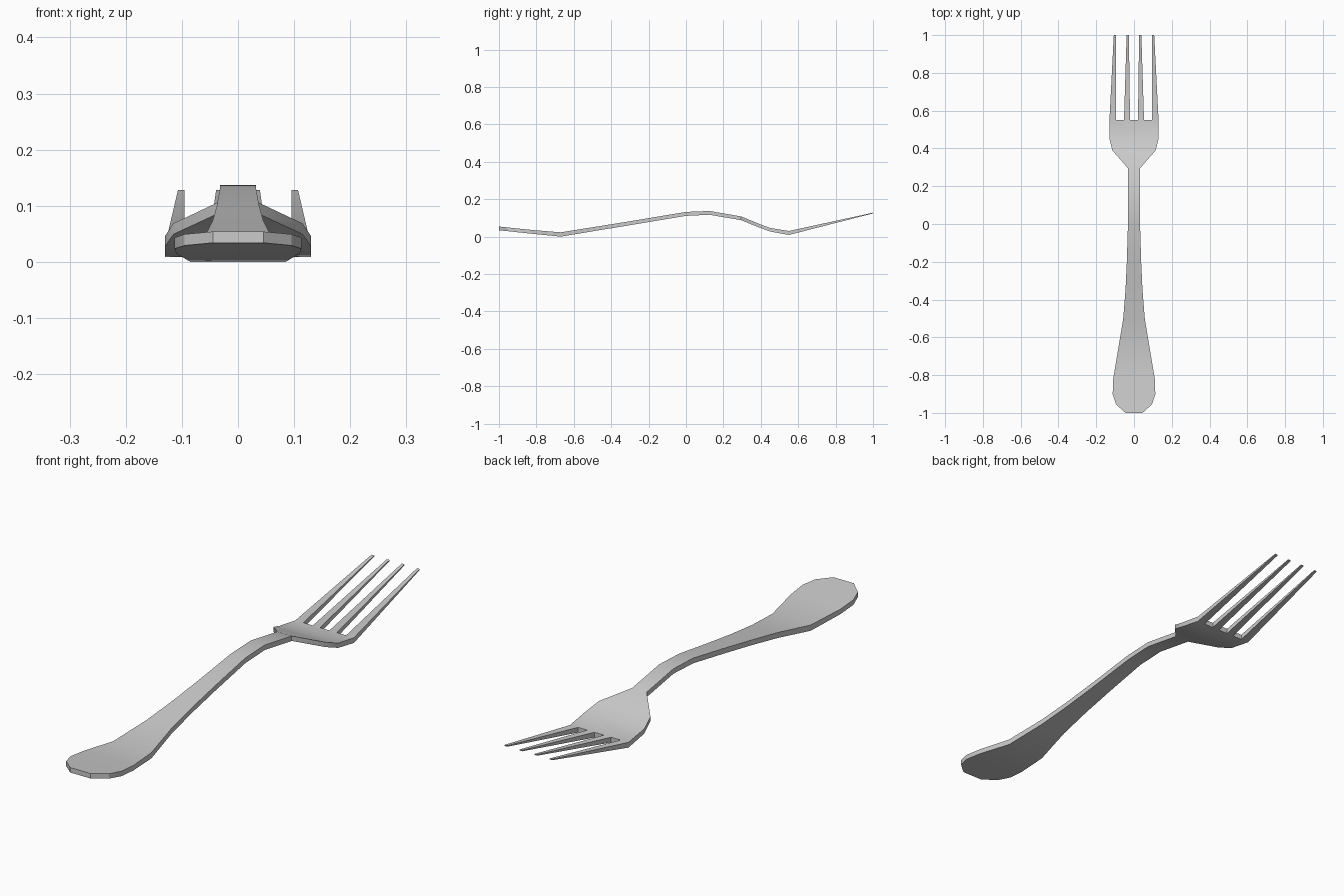
import bpy, bmesh

if "Cube" in bpy.data.objects:
    bpy.data.objects.remove(bpy.data.objects["Cube"])

# Side profile: y, bottom z, top z
PROFILE = [(-1, .034, .054), (-.83, .016, .036), (-.67, .0, .023), (-.35, .053, .074),
           (0, .111, .132), (.125, .117, .137), (.29, .09, .11), (.44, .029, .048),
           (.55, .009, .03), (1, .124, .128)]
# Plan outline: y, half width
OUTLINE = [(-1, .045), (-.955, .095), (-.9, .113), (-.82, .11), (-.67, .085), (-.5, .057),
           (-.35, .045), (-.2, .038), (0, .032), (.125, .032), (.295, .032),
           (.39, .115), (.45, .13)]
# Tines on the right: base inner, base outer, tip inner, tip outer
TINES = [(.021, .053, .027, .039), (.095, .13, .095, .107)]


def heights(y):
    for (y0, b0, t0), (y1, b1, t1) in zip(PROFILE, PROFILE[1:]):
        if y <= y1:
            f = (y - y0) / (y1 - y0)
            return b0 + (b1 - b0) * f, t0 + (t1 - t0) * f


# Flat plan polygons, counter-clockwise
polys = []
for (y0, w0), (y1, w1) in zip(OUTLINE, OUTLINE[1:]):
    polys.append([(-w0, y0), (w0, y0), (w1, y1), (-w1, y1)])
base = sorted({s * x for t in TINES for x in t[:2] for s in (-1, 1)}, reverse=True)
polys.append([(-.13, .45), (.13, .45)] + [(x, .55) for x in base])
for a, b, c, d in TINES:
    polys.append([(a, .55), (b, .55), (d, 1), (c, 1)])
    polys.append([(-b, .55), (-a, .55), (-c, 1), (-d, 1)])

# Top and bottom sheets following the side profile
bm = bmesh.new()
cache = {}


def vert(p, side):
    key = (p, side)
    if key not in cache:
        cache[key] = bm.verts.new((p[0], p[1], heights(p[1])[side]))
    return cache[key]


edges = set()
for poly in polys:
    bm.faces.new([vert(p, 1) for p in poly])
    bm.faces.new([vert(p, 0) for p in reversed(poly)])
    edges.update(zip(poly, poly[1:] + poly[:1]))

# Rim walls along every open edge
for p, q in edges:
    if (q, p) not in edges:
        bm.faces.new([vert(p, 0), vert(q, 0), vert(q, 1), vert(p, 1)])

mesh = bpy.data.meshes.new("fork")
bm.to_mesh(mesh)
bm.free()
fork = bpy.data.objects.new("fork", mesh)
bpy.context.collection.objects.link(fork)
bpy.context.view_layer.objects.active = fork
fork.select_set(True)
bpy.ops.object.shade_smooth_by_angle(angle=0.52)
